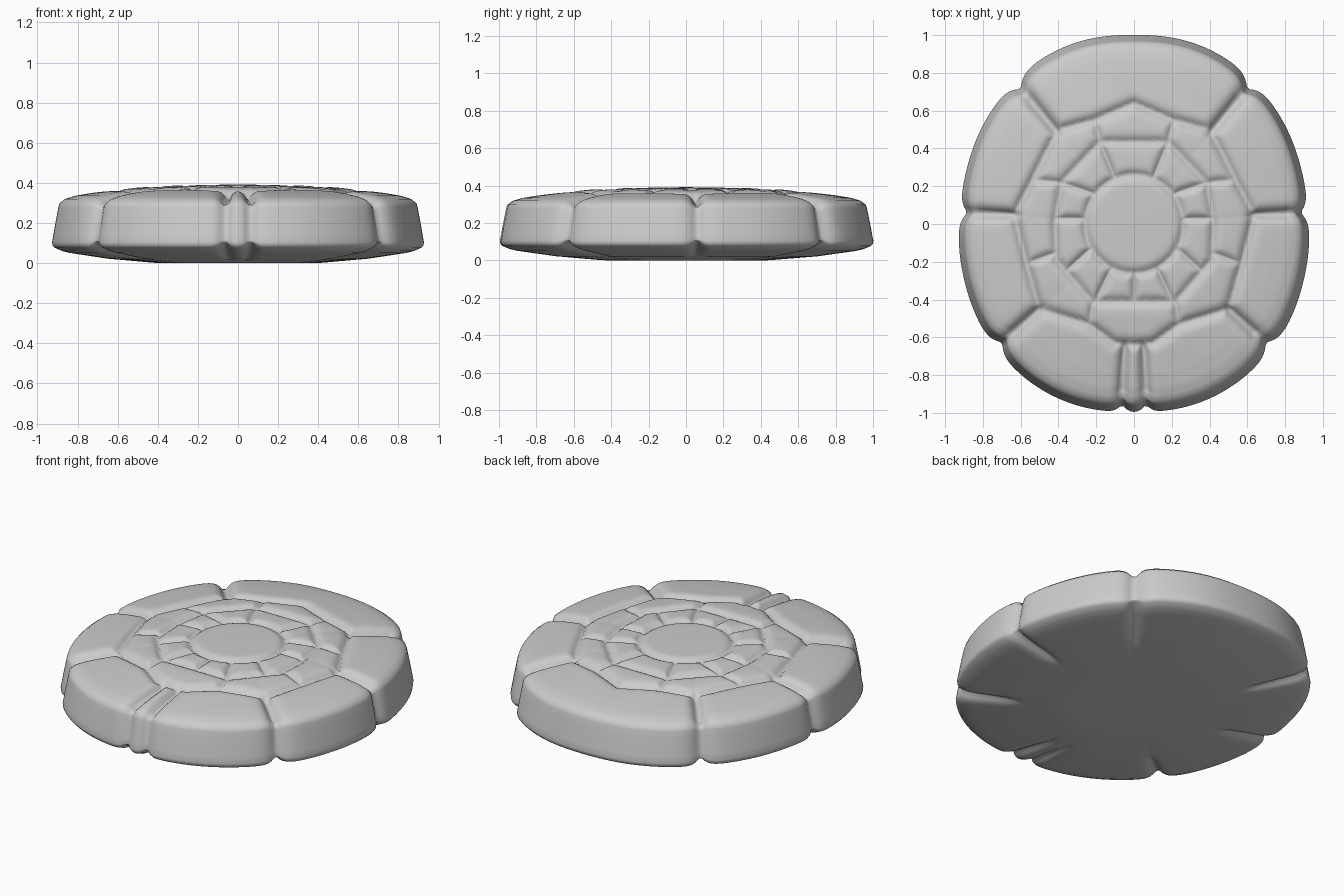
import bpy, bmesh, math

if "Cube" in bpy.data.objects:
    bpy.data.objects.remove(bpy.data.objects["Cube"])

# Outline radius by angle (degrees), right half; the left half mirrors it
OUTLINE = [(-90, .995), (-82, 1.0), (-73, 1.008), (-60, 1.005), (-47, .99), (-38, .982), (-31, .968),
           (-18, .945), (-6, .932), (0, .925), (8, .923), (19, .932), (33, .955), (45, .975),
           (52, .99), (60, 1.002), (73, 1.01), (90, 1.0)]
# Rim notches: angle, depth, angular width
NOTCHES = [(50, .05, 3.0), (3.9, .038, 2.6), (-42, .045, 3.0), (-86.2, .038, 1.6)]
# Dome height and underside height by fraction of the radius
DOME = [(0, .392), (.3, .388), (.5, .38), (.65, .366), (.8, .348), (.88, .335), (.93, .32), (.96, .298)]
WALL = [(.966, .28), (.973, .245), (.98, .21), (.987, .175), (.993, .14), (1.0, .105), (.998, .09), (.988, .078)]
UNDER = [(0, 0), (.43, 0), (.7, .022), (.92, .053), (.97, .067), (.988, .078)]


def lerp(table, x):
    for (x0, y0), (x1, y1) in zip(table, table[1:]):
        if x <= x1:
            return y0 + (y1 - y0) * max(0, (x - x0) / (x1 - x0))
    return table[-1][1]


def radius(a):
    # average a few samples so that the outline curves smoothly
    samples = []
    for k in (-5, -2.5, 0, 2.5, 5):
        b = a + k
        b = 180 - b if b > 90 else (-180 - b if b < -90 else b)
        samples.append(lerp(OUTLINE, b))
    r = sum(samples) / 5
    return r - max(d * math.exp(-(abs(a - n) / w) ** 1.3) for n, d, w in NOTCHES)


# Joints between the stones, right half: polyline, depth, width
INNER = [(0, .435), (.18, .435), (.385, .22), (.42, 0), (.41, -.19), (.22, -.41), (0, -.41)]
MIDDLE = [(0, .64), (.21, .55), (.40, .50), (.45, .41), (.54, .23), (.635, .05), (.57, -.21),
          (.50, -.45), (.24, -.53), (.10, -.63), (0, -.64)]
JOINTS = [(INNER, .026, .022), (MIDDLE, .034, .024)]
for p, q in [((.10, .24), (.18, .435)), ((.21, .16), (.385, .22)), ((.26, .03), (.42, .03)),
             ((.23, -.13), (.36, -.25)), ((.12, -.23), (.2, -.4)), ((0, -.26), (0, -.41)),
             ((.18, .435), (.21, .55)), ((.385, .22), (.54, .235)), ((.41, -.15), (.57, -.21)),
             ((.22, -.41), (.235, -.53))]:
    JOINTS.append(([p, q], .024, .02))
RIM_JOINTS = [([(.41, .49), (.60, .72)], .055, .028), ([(.63, .05), (.9, .06)], .055, .025),
              ([(.50, -.45), (.71, -.64)], .055, .028), ([(.05, -.64), (.067, -.98)], .05, .024)]


def seg_dist(x, y, p, q):
    dx, dy = q[0] - p[0], q[1] - p[1]
    t = ((x - p[0]) * dx + (y - p[1]) * dy) / (dx * dx + dy * dy)
    t = min(1, max(0, t))
    return math.hypot(x - p[0] - t * dx, y - p[1] - t * dy)


def groove(x, y, joints):
    x, g = abs(x), 0
    for line, depth, w in joints:
        d = min(seg_dist(x, y, p, q) for p, q in zip(line, line[1:]))
        if d < 5 * w:
            g = max(g, depth * math.exp(-(d / w) ** 1.4))
    return g


def top_z(x, y, t):
    g = groove(x, y, JOINTS + RIM_JOINTS)
    ring = abs(math.hypot(x, y) - .26)           # round joint of the centre stone
    g = max(g, .026 * math.exp(-(ring / .02) ** 1.4))
    fade = 1 - .55 * max(0, (t - .9) / .06)
    return lerp(DOME, t) - g * fade


def under_z(x, y, t):
    fade = max(0, min(1, (t - .5) / .4))
    return lerp(UNDER, t) + .6 * fade * groove(x, y, RIM_JOINTS)


# Rings from the top centre over the rim to the bottom centre
SEG = 320
rings = [("top", .96 * i / 66) for i in range(1, 67)]
rings += [("wall", i) for i in range(len(WALL) - 1)]
rings += [("under", .988 * (1 - i / 24)) for i in range(24)]

angles = [2 * math.pi * i / SEG for i in range(SEG)]
outline = [radius(math.degrees(math.asin(max(-1, min(1, math.sin(a)))))) for a in angles]

bm = bmesh.new()
loops = []
for kind, v in rings:
    t = WALL[v][0] if kind == "wall" else v
    row = []
    for a, r in zip(angles, outline):
        x, y = t * r * math.cos(a), t * r * math.sin(a)
        if kind == "top":
            z = top_z(x, y, t)
        elif kind == "wall":
            z = WALL[v][1]
            if v < 3:                            # joints run on over the shoulder
                z -= groove(x, y, RIM_JOINTS) * (.4 - .1 * v)
            elif v > 4:
                z += groove(x, y, RIM_JOINTS) * .2 * (v - 4)
        else:
            z = under_z(x, y, t)
        row.append(bm.verts.new((x, y, z)))
    loops.append(row)

for a, b in zip(loops, loops[1:]):
    for i in range(SEG):
        j = (i + 1) % SEG
        bm.faces.new((a[i], b[i], b[j], a[j]))
top = bm.verts.new((0, 0, .392))
bottom = bm.verts.new((0, 0, 0))
for i in range(SEG):
    j = (i + 1) % SEG
    bm.faces.new((top, loops[0][i], loops[0][j]))
    bm.faces.new((bottom, loops[-1][j], loops[-1][i]))
bmesh.ops.recalc_face_normals(bm, faces=bm.faces)

mesh = bpy.data.meshes.new("stone_disc")
bm.to_mesh(mesh)
bm.free()
mesh.shade_smooth()
disc = bpy.data.objects.new("stone_disc", mesh)
bpy.context.collection.objects.link(disc)
